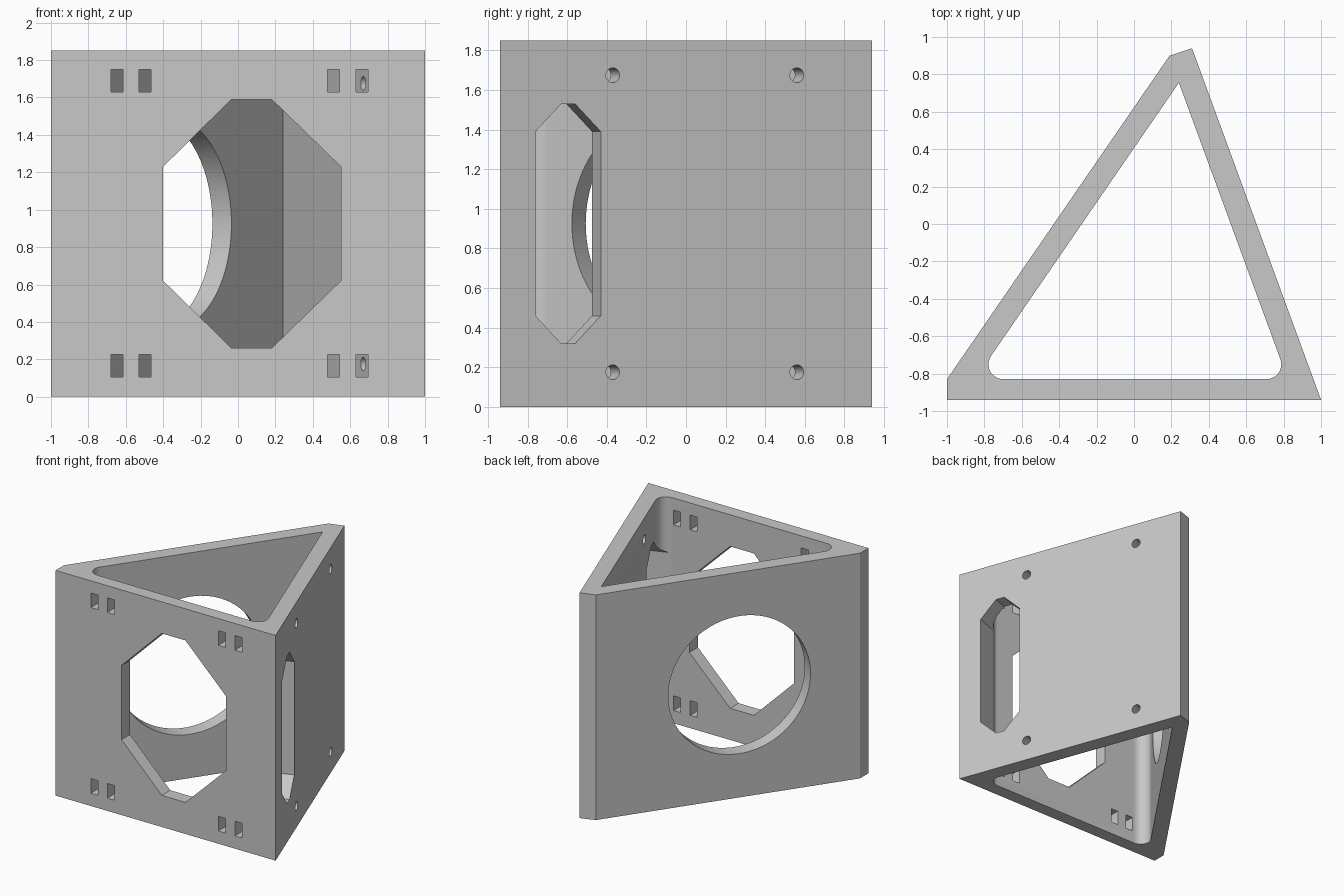
import bpy
import bmesh
from math import cos, sin, pi, radians
from mathutils import Vector

cube = bpy.data.objects.get("Cube")
if cube:
    bpy.data.objects.remove(cube)

HEIGHT = 1.85
UP = Vector((0, 0, 1))

grey = bpy.data.materials.new("plain grey")
grey.use_nodes = True
grey.diffuse_color = (0.58, 0.58, 0.58, 1)
grey.node_tree.nodes["Principled BSDF"].inputs["Base Color"].default_value = grey.diffuse_color


def add_prism(bm, ring, sweep):
    """Extrude a closed ring of 3D points along the sweep vector."""
    face = bm.faces.new([bm.verts.new(p) for p in ring])
    new = bmesh.ops.extrude_face_region(bm, geom=[face])["geom"]
    bmesh.ops.translate(bm, vec=sweep, verts=[v for v in new if isinstance(v, bmesh.types.BMVert)])


def make_object(name, bm):
    bmesh.ops.recalc_face_normals(bm, faces=bm.faces)
    mesh = bpy.data.meshes.new(name)
    bm.to_mesh(mesh)
    bm.free()
    mesh.materials.append(grey)
    obj = bpy.data.objects.new(name, mesh)
    bpy.context.collection.objects.link(obj)
    return obj


def round_corner(prev, corner, nxt, radius, steps=12):
    """Points of a fillet arc that replaces a profile corner."""
    a, b = (prev - corner).normalized(), (nxt - corner).normalized()
    half = a.angle(b) / 2
    middle = (a + b).normalized()
    centre = corner + middle * radius / sin(half)
    start = (a * cos(half) - middle).normalized()
    end = (b * cos(half) - middle).normalized()
    return [centre + start.slerp(end, i / steps) * radius for i in range(steps + 1)]


def octagon(x0, x1, x2, x3, z0, z1, z2, z3):
    return [(x0, z1), (x0, z2), (x1, z3), (x2, z3), (x3, z2), (x3, z1), (x2, z0), (x1, z0)]


def circle(x, z, r, n):
    return [(x + r * cos(2 * pi * i / n), z + r * sin(2 * pi * i / n)) for i in range(n)]


def cut_wall(bm, origin, along, points, depth=0.2):
    """Prism through a wall, square to its outer face."""
    outward = along.cross(UP)
    ring = [origin + along * s + UP * z + outward * 0.05 for s, z in points]
    add_prism(bm, ring, -outward * (depth + 0.05))


# Triangular tube
outer = [(-1, -0.94), (1, -0.94), (0.31, 0.94), (0.19, 0.90), (-1, -0.83)]
body = bmesh.new()
add_prism(body, [Vector((x, y, 0)) for x, y in outer], UP * HEIGHT)
frame = make_object("triangular_frame", body)

# Inner shaft with two rounded corners
apex, right, left = Vector((0.24, 0.755, -0.1)), Vector((0.822, -0.83, -0.1)), Vector((-0.85, -0.83, -0.1))
shaft = bmesh.new()
ring = [apex] + round_corner(apex, right, left, 0.08) + round_corner(right, left, apex, 0.08)
add_prism(shaft, ring, UP * (HEIGHT + 0.2))

# Front window and paired strap slots
openings = bmesh.new()
front, front_dir = Vector((0, -0.94, 0)), Vector((1, 0, 0))
cut_wall(openings, front, front_dir,
         octagon(-0.40, -0.035, 0.18, 0.55, 0.26, 0.62, 1.23, 1.59), 0.17)
for x in (-0.648, -0.498, 0.511, 0.662):
    for z in (0.165, HEIGHT - 0.16):
        slot = [(x + i * 0.032, z + j * 0.06) for i, j in ((-1, -1), (1, -1), (1, 1), (-1, 1))]
        cut_wall(openings, front, front_dir, slot, 0.15)

# Side slot and screw holes, measured along the left wall
corner = Vector((1, -0.94, 0))
side_dir = (Vector((0.31, 0.94, 0)) - corner).normalized()
lengths = [(y + 0.94) / side_dir.y for y in (-0.76, -0.63, -0.56, -0.43)]
cut_wall(openings, corner, side_dir, octagon(*lengths, 0.32, 0.46, 1.39, 1.53))
for y in (-0.37, 0.56):
    for z in (0.175, HEIGHT - 0.175):
        cut_wall(openings, corner, side_dir, circle((y + 0.94) / side_dir.y, z, 0.037, 24), 0.16)

# Large round opening in the right wall
back_dir = (Vector((-1, -0.83, 0)) - Vector((0.19, 0.90, 0))).normalized()
cut_wall(openings, Vector((-0.457, -0.041, 0)), back_dir, circle(0, HEIGHT / 2, 0.565, 96))

# Apply the cuts
for name, bm in (("shaft_cutter", shaft), ("opening_cutter", openings)):
    cutter = make_object(name, bm)
    cutter.hide_render = True
    mod = frame.modifiers.new(name, "BOOLEAN")
    mod.operation, mod.solver, mod.object = "DIFFERENCE", "EXACT", cutter
    bpy.context.view_layer.objects.active = frame
    bpy.ops.object.modifier_apply(modifier=name)
    bpy.data.objects.remove(cutter)

bpy.ops.object.select_all(action="DESELECT")
frame.select_set(True)
bpy.context.view_layer.objects.active = frame
bpy.ops.object.shade_smooth_by_angle(angle=radians(30))
